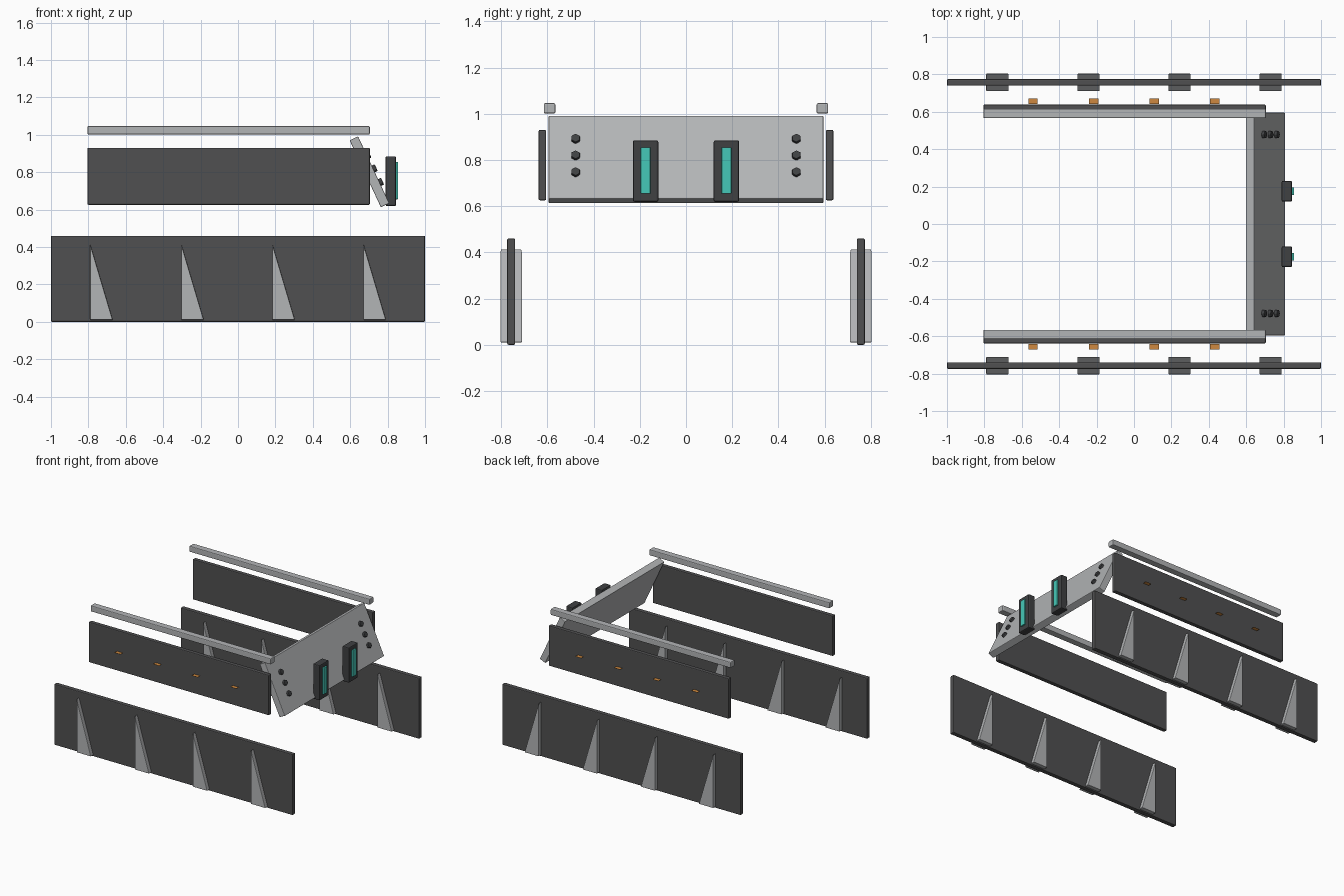
import bpy, bmesh, math
from mathutils import Matrix, Vector

cube = bpy.data.objects.get("Cube")
if cube:
    bpy.data.objects.remove(cube)


def material(name, rgb):
    m = bpy.data.materials.new(name)
    m.use_nodes = True
    m.diffuse_color = (*rgb, 1)
    m.node_tree.nodes["Principled BSDF"].inputs["Base Color"].default_value = (*rgb, 1)
    return m


DARK = material("dark grey metal", (0.08, 0.08, 0.082))
LIGHT = material("light grey metal", (0.45, 0.46, 0.47))
BLACK = material("charcoal housing", (0.05, 0.052, 0.055))
TEAL = material("teal glow", (0.06, 0.58, 0.48))
ORANGE = material("orange marker", (0.62, 0.25, 0.05))


def finish(name, bm, mat, bevel=0.0):
    bmesh.ops.recalc_face_normals(bm, faces=bm.faces)
    mesh = bpy.data.meshes.new(name)
    bm.to_mesh(mesh)
    bm.free()
    mesh.materials.append(mat)
    obj = bpy.data.objects.new(name, mesh)
    bpy.context.collection.objects.link(obj)
    if bevel:
        mod = obj.modifiers.new("Bevel", "BEVEL")
        mod.width = bevel
        mod.segments = 2
    return obj


def box(name, centre, size, mat, bevel=0.0, tilt=0.0):
    bm = bmesh.new()
    bmesh.ops.create_cube(bm, size=1)
    bmesh.ops.scale(bm, vec=size, verts=bm.verts)
    place = Matrix.Translation(centre) @ Matrix.Rotation(tilt, 4, "Y")
    bm.transform(place)
    return finish(name, bm, mat, bevel)


def rib(name, x, y):
    # right-angled wedge that passes through the lower panel
    bm = bmesh.new()
    outline = [(x, 0.01), (x + 0.12, 0.01), (x, 0.415)]
    face = bm.faces.new([bm.verts.new((px, y - 0.047, pz)) for px, pz in outline])
    ext = bmesh.ops.extrude_face_region(bm, geom=[face])["geom"]
    moved = [v for v in ext if isinstance(v, bmesh.types.BMVert)]
    bmesh.ops.translate(bm, vec=(0, 0.094, 0), verts=moved)
    finish(name, bm, LIGHT, 0.004)


# Both long sides
for side, s in (("left", 1), ("right", -1)):
    # the model faces -y, so its left and right are read along x; these sit front and back
    label = "back" if s > 0 else "front"
    box(f"{label}_lower_panel", (0, s * 0.757, 0.23), (2, 0.035, 0.46), DARK, 0.006)
    box(f"{label}_upper_plate", (-0.05, s * 0.622, 0.778), (1.51, 0.033, 0.305), DARK, 0.006)
    box(f"{label}_rail", (-0.05, s * 0.591, 1.024), (1.51, 0.05, 0.045), LIGHT, 0.006)
    for i in range(4):
        rib(f"{label}_rib_{i + 1}", -0.79 + 0.487 * i, s * 0.757)
        # flat marker lying level beside the upper plate
        bm = bmesh.new()
        bmesh.ops.create_grid(bm, x_segments=1, y_segments=1, size=0.5)
        bmesh.ops.scale(bm, vec=(0.05, 0.03, 1), verts=bm.verts)
        bmesh.ops.translate(bm, vec=(-0.54 + 0.324 * i, s * 0.657, 0.775), verts=bm.verts)
        finish(f"{label}_marker_{i + 1}", bm, ORANGE)

# Sloped end plate
TILT = math.radians(-25)
CENTRE = Vector((0.703, 0, 0.802))
box("end_plate", CENTRE, (0.05, 1.19, 0.395), LIGHT, 0.004, TILT)
slope = Matrix.Translation(CENTRE) @ Matrix.Rotation(TILT, 4, "Y")

for s in (1, -1):
    label = "back" if s > 0 else "front"
    # hexagonal bolts standing on the slope
    for i in range(3):
        bm = bmesh.new()
        bmesh.ops.create_cone(bm, cap_ends=True, segments=6, radius1=0.021,
                              radius2=0.021, depth=0.03)
        bm.transform(Matrix.Rotation(math.pi / 2, 4, "Z"))
        bm.transform(Matrix.Rotation(math.pi / 2, 4, "Y"))
        bm.transform(slope @ Matrix.Translation((0.027, s * 0.478, 0.005 + 0.08 * (i - 1))))
        finish(f"{label}_bolt_{i + 1}", bm, BLACK, 0.004)
    # lamp housing and its glowing strip
    box(f"{label}_lamp_housing", (0.817, s * 0.175, 0.752), (0.056, 0.11, 0.266), BLACK, 0.007)
    box(f"{label}_lamp_strip", (0.845, s * 0.175, 0.755), (0.022, 0.042, 0.2), TEAL, 0.003)
